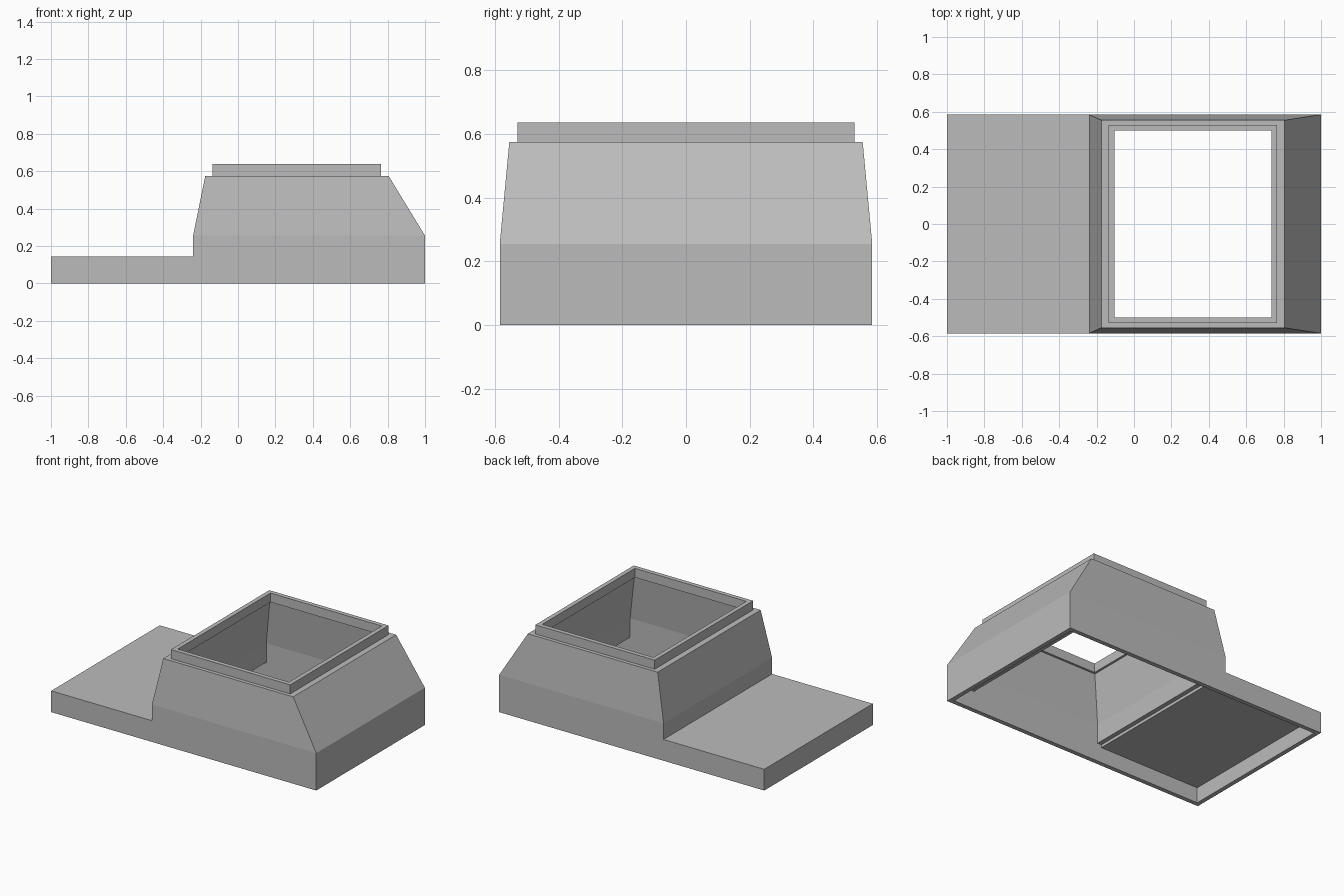
import bpy
import bmesh

cube = bpy.data.objects.get("Cube")
if cube:
    bpy.data.objects.remove(cube, do_unlink=True)

GREY = (0.5, 0.5, 0.5, 1.0)
grey = bpy.data.materials.new("plain_grey")
grey.use_nodes = True
grey.diffuse_color = GREY
grey.node_tree.nodes["Principled BSDF"].inputs["Base Color"].default_value = GREY


def ring_loft(name, rings):
    """Loft a closed loop of rectangles (x_min, x_max, half_depth, z)."""
    bm = bmesh.new()
    loops = []
    for x0, x1, y, z in rings:
        corners = ((x0, -y), (x1, -y), (x1, y), (x0, y))
        loops.append([bm.verts.new((cx, cy, z)) for cx, cy in corners])
    for k, a in enumerate(loops):
        b = loops[(k + 1) % len(loops)]
        for i in range(4):
            j = (i + 1) % 4
            face = bm.faces.new((a[i], a[j], b[j], b[i]))
            # Flush sides of a step collapse to nothing, so drop them
            if face.calc_area() < 1e-6:
                bm.faces.remove(face)
    mesh = bpy.data.meshes.new(name)
    bm.to_mesh(mesh)
    bm.free()
    mesh.materials.append(grey)
    obj = bpy.data.objects.new(name, mesh)
    bpy.context.collection.objects.link(obj)
    return obj


DEPTH, INNER = 0.585, 0.555
DECK, CEILING, LEDGE = 0.145, 0.105, 0.125
BEND, SHELF, TOP = 0.255, 0.575, 0.637

# Low hollow tray, open underneath, with an opening below the hood
ring_loft("base_tray", [
    (-1, 1, DEPTH, 0),
    (-1, 1, DEPTH, DECK),
    (-0.205, 0.97, INNER, DECK),
    (-0.205, 0.97, INNER, CEILING),
    (-0.97, 0.97, INNER, CEILING),
    (-0.97, 0.97, INNER, 0),
])

# Tapered hood, straight below the bend, with a ledge at its inner foot
ring_loft("hood", [
    (-0.24, 1, DEPTH, DECK),
    (-0.24, 1, DEPTH, BEND),
    (-0.175, 0.805, INNER, SHELF),
    (-0.12, 0.75, 0.515, SHELF),
    (-0.175, 0.81, INNER, BEND),
    (-0.175, 0.81, INNER, LEDGE),
    (-0.205, 0.97, INNER, LEDGE),
])

# Upright collar around the top opening
ring_loft("rim_collar", [
    (-0.135, 0.765, 0.53, SHELF),
    (-0.135, 0.765, 0.53, TOP),
    (-0.105, 0.735, 0.5, TOP),
    (-0.105, 0.735, 0.5, SHELF),
])
